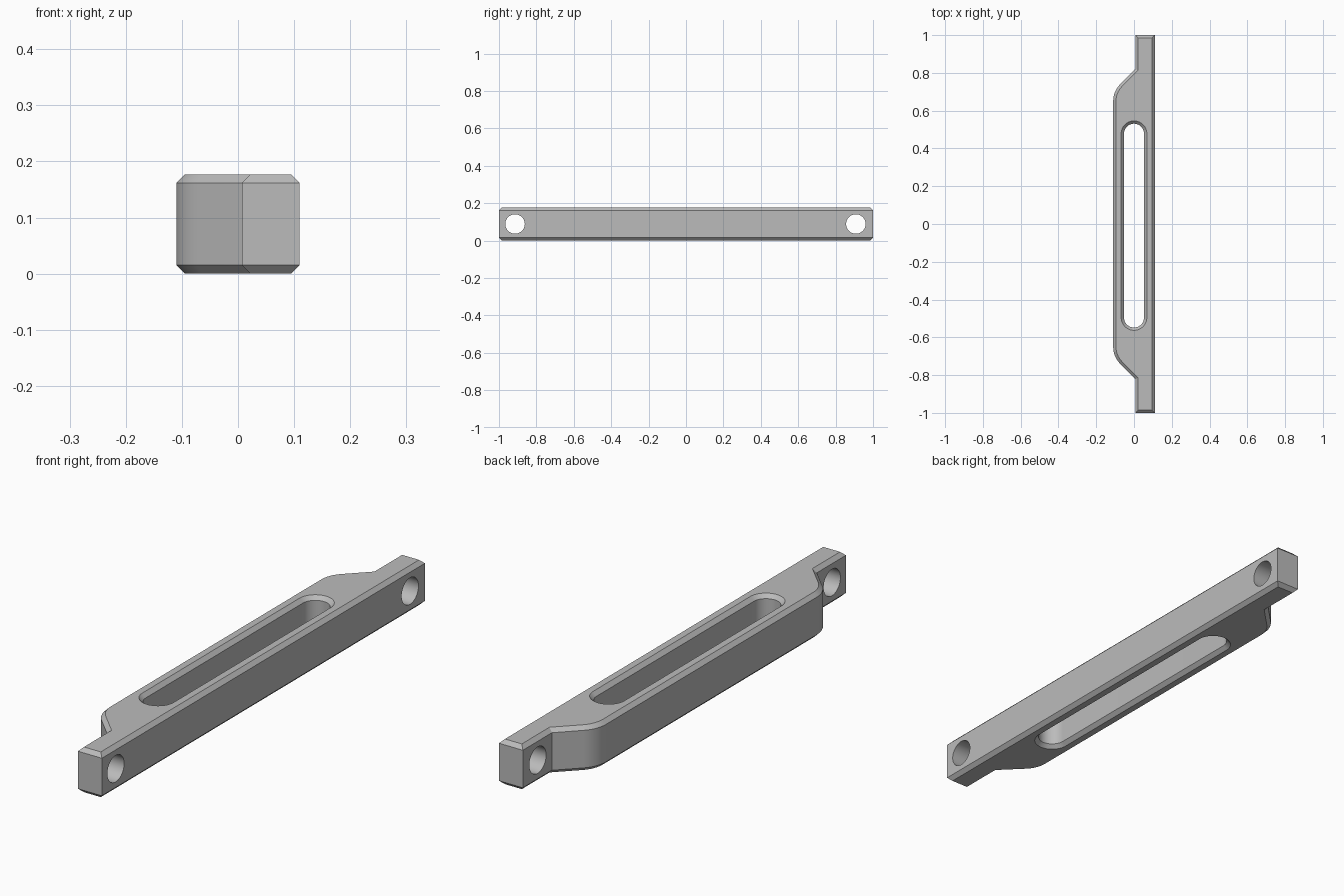
import bpy, bmesh, math
from mathutils import Vector

cube = bpy.data.objects.get("Cube")
if cube:
    bpy.data.objects.remove(cube, do_unlink=True)

HEIGHT, CHAMFER, HALF = 0.177, 0.015, 0.11

grey = bpy.data.materials.new("plain grey")
grey.use_nodes = True
grey.diffuse_color = (0.5, 0.5, 0.5, 1)
grey.node_tree.nodes["Principled BSDF"].inputs["Base Color"].default_value = (0.5, 0.5, 0.5, 1)


def arc(cx, cy, r, start, end, steps):
    angles = [math.radians(start + (end - start) * i / steps) for i in range(steps + 1)]
    return [(cx + r * math.cos(a), cy + r * math.sin(a)) for a in angles]


def inset(outline, d):
    """Move every side of a counter-clockwise outline inwards by d."""
    pts = [Vector(p) for p in outline]
    result = []
    for i, p in enumerate(pts):
        a = (p - pts[i - 1]).normalized()
        b = (pts[(i + 1) % len(pts)] - p).normalized()
        na, nb = Vector((-a.y, a.x)), Vector((-b.y, b.x))
        result.append(p + (na + nb) * d / (1 + na.dot(nb)))
    return result


def loft(name, outline, levels):
    """Stack inset copies of an outline at (height, inset) levels and close the ends."""
    bm = bmesh.new()
    rings = [[bm.verts.new((p.x, p.y, z)) for p in inset(outline, d)] for z, d in levels]
    n = len(outline)
    for low, high in zip(rings, rings[1:]):
        for i in range(n):
            j = (i + 1) % n
            bm.faces.new((low[i], low[j], high[j], high[i]))
    bm.faces.new(rings[0][::-1])
    bm.faces.new(rings[-1])
    mesh = bpy.data.meshes.new(name)
    bm.to_mesh(mesh)
    bm.free()
    mesh.materials.append(grey)
    obj = bpy.data.objects.new(name, mesh)
    bpy.context.collection.objects.link(obj)
    return obj


def cut(target, cutter):
    mod = target.modifiers.new(cutter.name, "BOOLEAN")
    mod.operation, mod.solver, mod.object = "DIFFERENCE", "EXACT", cutter
    bpy.ops.object.select_all(action="DESELECT")
    bpy.context.view_layer.objects.active = target
    target.select_set(True)
    bpy.ops.object.modifier_apply(modifier=mod.name)
    bpy.data.objects.remove(cutter, do_unlink=True)


# Handle body: straight back edge, narrow end tabs, 45 degree rounded shoulders
R = 0.125
shoulder = [(0.007, 1), (0.007, 0.82)] + arc(R - HALF, 0.703 - R * math.tan(math.pi / 8), R, 135, 180, 12)
mirrored = [(x, -y) for x, y in reversed(shoulder)]
outline = [(HALF, -1), (HALF, 1)] + shoulder + mirrored
body = loft("handle_body", outline,
            [(0, CHAMFER), (CHAMFER, 0), (HEIGHT - CHAMFER, 0), (HEIGHT, CHAMFER)])

# Long finger slot with flared rims
r = 0.053
slot = arc(0, 0.478, r, 0, 180, 32) + arc(0, -0.495, r, 180, 360, 32)
over = 2 * CHAMFER
cut(body, loft("slot_cutter", slot,
               [(-CHAMFER, -over), (CHAMFER, 0), (HEIGHT - CHAMFER, 0), (HEIGHT + CHAMFER, -over)]))

# Mounting holes through the end tabs
for y in (-0.914, 0.908):
    bpy.ops.mesh.primitive_cylinder_add(vertices=48, radius=0.052, depth=0.5,
                                        location=(0.05, y, HEIGHT / 2),
                                        rotation=(0, math.pi / 2, 0))
    hole = bpy.context.object
    hole.name = "hole_cutter"
    hole.data.materials.append(grey)
    cut(body, hole)

# Smooth the curved walls, keep the chamfers crisp
bpy.context.view_layer.objects.active = body
body.select_set(True)
bpy.ops.object.shade_smooth_by_angle(angle=math.radians(30))
